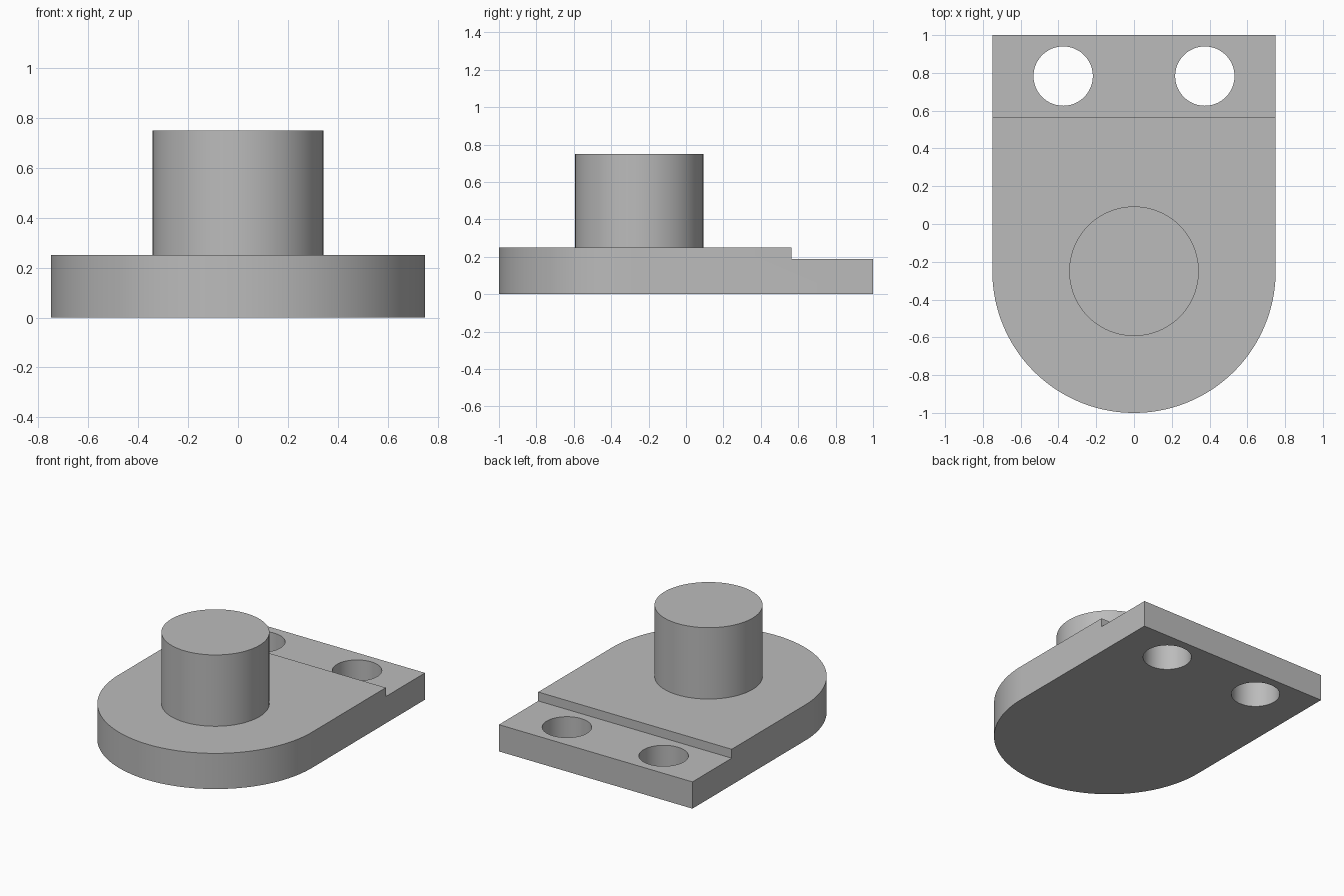
import bpy, bmesh, math

cube = bpy.data.objects.get("Cube")
if cube:
    bpy.data.objects.remove(cube, do_unlink=True)

# Main dimensions
HALF_W = 0.75
FRONT_Y = -0.25          # centre of the rounded end and of the boss
STEP_Y, BACK_Y = 0.565, 1.0
PLATE_H, LEDGE_H, TOP_H = 0.25, 0.1875, 0.75
BOSS_R = 0.343
HOLE_X, HOLE_Y, HOLE_R = 0.375, 0.783, 0.157

grey = bpy.data.materials.new("plain grey")
grey.use_nodes = True
colour = (0.5, 0.5, 0.5, 1)
grey.diffuse_color = colour
grey.node_tree.nodes["Principled BSDF"].inputs["Base Color"].default_value = colour


def prism(name, outline, z0, z1):
    """Extrude a flat outline between two heights."""
    bm = bmesh.new()
    base = bm.faces.new([bm.verts.new((x, y, z0)) for x, y in outline])
    top = bmesh.ops.extrude_face_region(bm, geom=[base])["geom"]
    bmesh.ops.translate(bm, vec=(0, 0, z1 - z0),
                        verts=[v for v in top if isinstance(v, bmesh.types.BMVert)])
    bmesh.ops.recalc_face_normals(bm, faces=bm.faces)
    mesh = bpy.data.meshes.new(name)
    bm.to_mesh(mesh)
    bm.free()
    mesh.materials.append(grey)
    obj = bpy.data.objects.new(name, mesh)
    bpy.context.collection.objects.link(obj)
    return obj


def arc(cx, cy, r, start, sweep, n):
    angles = [start + sweep * i / n for i in range(n + 1)]
    return [(cx + r * math.cos(a), cy + r * math.sin(a)) for a in angles]


def circle(cx, cy, r, n=96):
    return arc(cx, cy, r, 0, math.tau, n)[:-1]


def select_only(obj):
    bpy.ops.object.select_all(action='DESELECT')
    obj.select_set(True)
    bpy.context.view_layer.objects.active = obj


# Base plate with a half-round front end
outline = arc(0, FRONT_Y, HALF_W, math.pi, math.pi, 96)
outline += [(HALF_W, BACK_Y), (-HALF_W, BACK_Y)]
plate = prism("base_plate", outline, 0, PLATE_H)

# Cutters for the lowered back ledge and its two through holes
cutters = [prism("ledge_cutter", [(-1, STEP_Y), (1, STEP_Y), (1, 1.2), (-1, 1.2)],
                 LEDGE_H, 0.5)]
for side, x in (("left", HOLE_X), ("right", -HOLE_X)):
    cutters.append(prism(side + "_hole_cutter", circle(x, HOLE_Y, HOLE_R), -0.1, 0.4))

select_only(plate)
for cutter in cutters:
    cutter.hide_render = True
    mod = plate.modifiers.new(cutter.name, 'BOOLEAN')
    mod.operation = 'DIFFERENCE'
    mod.solver = 'EXACT'
    mod.object = cutter
    bpy.ops.object.modifier_apply(modifier=mod.name)
for cutter in cutters:
    bpy.data.objects.remove(cutter, do_unlink=True)

# Round boss, seated slightly into the plate
boss = prism("round_boss", circle(0, FRONT_Y, BOSS_R), PLATE_H - 0.02, TOP_H)

for obj in (plate, boss):
    select_only(obj)
    bpy.ops.object.shade_smooth_by_angle(angle=math.radians(30))
